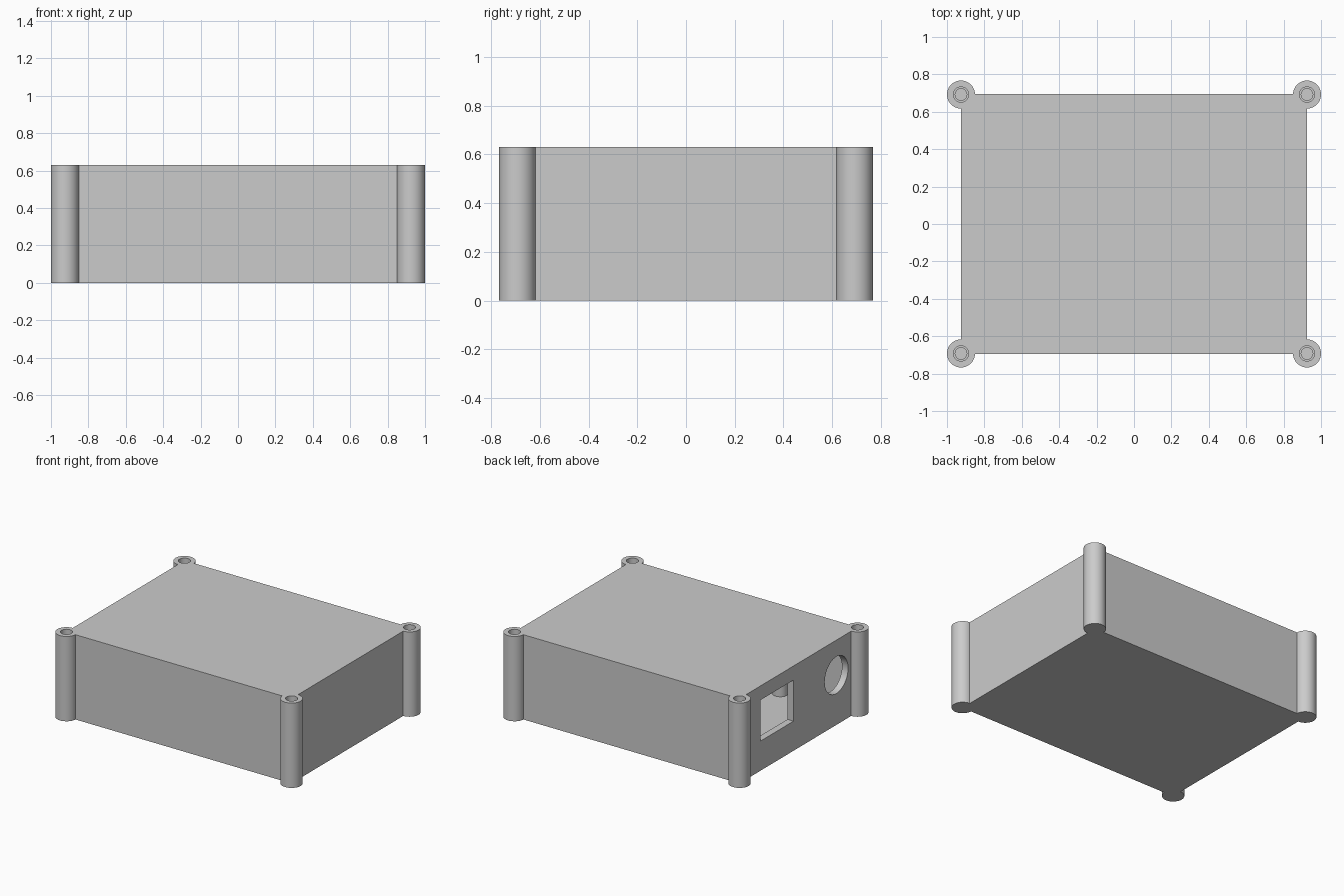
import bpy
import math

if "Cube" in bpy.data.objects:
    bpy.data.objects.remove(bpy.data.objects["Cube"])

# Main dimensions
HX, HY, H = 0.926, 0.695, 0.63      # box half sizes and height
WALL = 0.05
POST_X, POST_Y, POST_R = 0.925, 0.692, 0.075

grey = bpy.data.materials.new("plain_grey")
grey.diffuse_color = (0.6, 0.6, 0.6, 1)
grey.use_nodes = True
grey.node_tree.nodes["Principled BSDF"].inputs["Base Color"].default_value = grey.diffuse_color


def box(name, x0, x1, y0, y1, z0, z1):
    bpy.ops.mesh.primitive_cube_add(
        size=1, location=((x0 + x1) / 2, (y0 + y1) / 2, (z0 + z1) / 2))
    ob = bpy.context.object
    ob.name = name
    ob.scale = (x1 - x0, y1 - y0, z1 - z0)
    bpy.ops.object.transform_apply(location=True, rotation=True, scale=True)
    ob.data.materials.append(grey)
    return ob


def cylinder(name, r, x, y, z0, z1, sides=48):
    bpy.ops.mesh.primitive_cylinder_add(
        vertices=sides, radius=r, depth=z1 - z0, location=(x, y, (z0 + z1) / 2))
    ob = bpy.context.object
    ob.name = name
    bpy.ops.object.transform_apply(location=True, rotation=True, scale=True)
    ob.data.materials.append(grey)
    return ob


def combine(target, tool, operation):
    mod = target.modifiers.new("combine", 'BOOLEAN')
    mod.operation = operation
    mod.solver = 'EXACT'
    mod.object = tool
    bpy.context.view_layer.objects.active = target
    bpy.ops.object.modifier_apply(modifier=mod.name)
    bpy.data.objects.remove(tool, do_unlink=True)


# Hollow enclosure
case = box("enclosure", -HX, HX, -HY, HY, 0, H)
combine(case, box("cavity", -HX + WALL, HX - WALL, -HY + WALL, HY - WALL,
                  WALL, H - WALL), 'DIFFERENCE')

# Corner screw posts with stepped blind holes
for sx in (-1, 1):
    for sy in (-1, 1):
        x, y = sx * POST_X, sy * POST_Y
        combine(case, cylinder("post", POST_R, x, y, 0, H), 'UNION')
        combine(case, cylinder("screw_hole", 0.031, x, y, 0.1, H + 0.1, 32), 'DIFFERENCE')
        combine(case, cylinder("wide_hole", 0.041, x, y, H - WALL, H + 0.1, 32), 'DIFFERENCE')

# Connector openings in the left wall
combine(case, box("square_port", -1.1, -HX + WALL + 0.02, 0.06, 0.446, 0.22, 0.525), 'DIFFERENCE')

bpy.ops.mesh.primitive_cylinder_add(
    vertices=64, radius=0.137, depth=0.3, location=(-HX, -0.443, 0.37),
    rotation=(0, math.pi / 2, 0))
round_port = bpy.context.object
bpy.ops.object.transform_apply(location=True, rotation=True, scale=True)
round_port.data.materials.append(grey)
combine(case, round_port, 'DIFFERENCE')

# Board standoffs on the inner floor
parts = [case]
for i, (x, y) in enumerate([(-0.39, -0.55), (-0.36, 0.54), (0.79, -0.44), (0.79, 0.19)]):
    parts.append(cylinder(f"standoff_{i + 1}", 0.055, x, y, WALL - 0.01, 0.19, 32))

# Smooth round surfaces, keep sharp edges
for ob in parts:
    bpy.ops.object.select_all(action='DESELECT')
    ob.select_set(True)
    bpy.context.view_layer.objects.active = ob
    bpy.ops.object.shade_smooth_by_angle(angle=math.radians(30))
